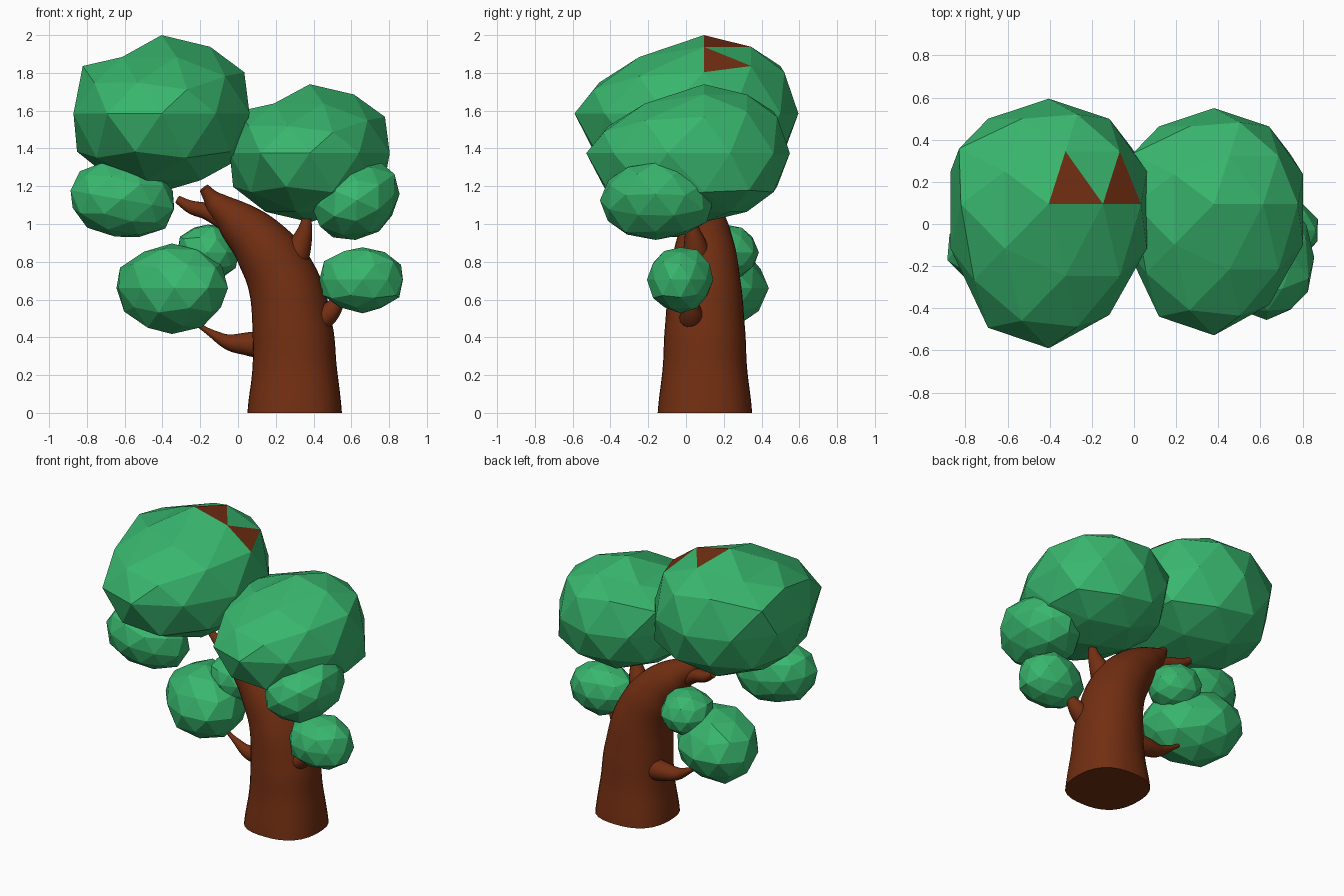
import bpy, bmesh, math, random
from mathutils import Matrix, Vector

if "Cube" in bpy.data.objects:
    bpy.data.objects.remove(bpy.data.objects["Cube"])

random.seed(4)


def material(name, rgb):
    m = bpy.data.materials.new(name)
    m.diffuse_color = (*rgb, 1)
    m.use_nodes = True
    m.node_tree.nodes["Principled BSDF"].inputs["Base Color"].default_value = m.diffuse_color
    return m


GREEN = material("leaf_green", (0.04, 0.47, 0.155))
BROWN = material("bark_brown", (0.17, 0.028, 0.006))


def limb(name, points, sides):
    """Tapered smooth tube through (x, y, z, radius) points."""
    cu = bpy.data.curves.new(name, 'CURVE')
    cu.dimensions = '3D'
    cu.bevel_depth = 1
    cu.bevel_resolution = sides // 2 - 2
    cu.use_fill_caps = True
    cu.resolution_u = 8
    sp = cu.splines.new('BEZIER')
    sp.radius_interpolation = 'CARDINAL'
    sp.bezier_points.add(len(points) - 1)
    for bp, (x, y, z, r) in zip(sp.bezier_points, points):
        bp.co, bp.radius = (x, y, z), r
        bp.handle_left_type = bp.handle_right_type = 'AUTO'
    ob = bpy.data.objects.new(name, cu)
    bpy.context.collection.objects.link(ob)
    bpy.ops.object.select_all(action='DESELECT')
    ob.select_set(True)
    bpy.context.view_layer.objects.active = ob
    bpy.ops.object.convert(target='MESH')
    ob = bpy.context.object
    ob.data.materials.clear()
    ob.data.materials.append(BROWN)
    bpy.ops.object.shade_smooth_by_angle(angle=math.radians(50))
    return ob


def foliage(name, center, size, front=1.0, turn=0, tilt=0, crown=False, bark_faces=()):
    """Faceted leaf clump; front stretches the -y half."""
    bm = bmesh.new()
    bmesh.ops.create_icosphere(bm, subdivisions=2, radius=1)
    marked = [min(bm.faces, key=lambda f: (f.calc_center_median() - Vector(c)).length)
              for c in bark_faces]
    for f in marked:
        f.material_index = 1
    for v in bm.verts:
        x, y, z = v.co
        if not crown:                        # slightly irregular small clumps
            x, y, z = v.co * random.uniform(0.98, 1.07)
        elif 0.8 < z < 0.9 and (y < -0.3 or x < -0.3):   # top slopes to front and left
            z -= 0.13
        elif 0.4 < z < 0.6:                  # fuller shoulders, lower at the front
            z += 0.08 + min(y, 0) * 0.26
            if x < -0.7 and y > 0:
                x, z = x * 1.2, z - 0.06
        elif -0.6 < z < -0.4:                # fuller underside, mostly back right
            z -= 0.09 if x > 0.5 and y > 0 else 0.04
            x *= 1.12 if x > 0.5 and y > 0 else 1.02
        elif abs(z) < 0.1 and y < -0.7 and abs(x) > 0.4:  # front bulges to the left
            y *= 1.06 if x < 0 else 0.95
        if y < 0:
            y *= front
        v.co = (x * size[0], y * size[1], z * size[2])
    bm.transform(Matrix.Translation(center) @ Matrix.Rotation(math.radians(turn), 4, 'Z')
                 @ Matrix.Rotation(math.radians(tilt), 4, 'Y'))
    me = bpy.data.meshes.new(name)
    bm.to_mesh(me)
    bm.free()
    me.materials.append(GREEN)
    me.materials.append(BROWN)
    ob = bpy.data.objects.new(name, me)
    bpy.context.collection.objects.link(ob)
    return ob


# Leaning trunk, slightly squared off towards the ground
trunk = limb("trunk", [(0.30, 0.10, 0, 0.25), (0.30, 0.10, 0.22, 0.225), (0.288, 0.10, 0.45, 0.212),
                       (0.24, 0.10, 0.69, 0.19), (0.13, 0.10, 0.88, 0.158),
                       (-0.01, 0.10, 1.02, 0.11), (-0.12, 0.09, 1.115, 0.06),
                       (-0.18, 0.07, 1.19, 0.028)], 32)
for v in trunk.data.vertices:
    dx, dy = v.co.x - 0.30, v.co.y - 0.10
    k = 1 + 0.07 * max(0, 1 - v.co.z / 0.6) * math.sin(2 * math.atan2(dy, dx)) ** 2
    v.co.x, v.co.y = 0.30 + dx * k, 0.10 + dy * k

# Branches
limb("left_low_branch", [(0.16, 0.16, 0.36, 0.075), (0.05, 0.17, 0.365, 0.062),
                         (-0.05, 0.17, 0.375, 0.042), (-0.13, 0.175, 0.415, 0.023),
                         (-0.21, 0.18, 0.465, 0.012)], 16)
limb("right_stub_branch", [(0.40, 0.03, 0.48, 0.065), (0.47, 0.03, 0.52, 0.06),
                           (0.55, 0.02, 0.61, 0.03)], 16)
limb("right_upper_branch", [(0.27, 0.06, 0.77, 0.085), (0.325, 0.05, 0.88, 0.065),
                            (0.36, 0.03, 1.00, 0.032), (0.36, 0.03, 1.10, 0.02)], 16)
limb("left_fork_branch", [(-0.04, 0.10, 1.00, 0.055), (-0.16, 0.12, 1.065, 0.045),
                          (-0.25, 0.145, 1.09, 0.035), (-0.32, 0.16, 1.13, 0.022)], 16)

# Two large crowns
foliage("left_crown", (-0.405, 0.095, 1.585), (0.49, 0.50, 0.415), 1.37, crown=True,
        bark_faces=[(0.23, 0.17, 0.9), (0.70, 0.17, 0.61)])
foliage("right_crown", (0.38, 0.095, 1.375), (0.445, 0.455, 0.365), 1.37, crown=True)

# Small leaf clumps
foliage("left_clump", (-0.615, -0.11, 1.13), (0.28, 0.195, 0.20), tilt=10)
foliage("right_clump", (0.63, -0.16, 1.125), (0.24, 0.30, 0.195), tilt=-35)
foliage("right_low_clump", (0.66, -0.03, 0.705), (0.225, 0.17, 0.175))
foliage("left_low_clump", (-0.35, 0.15, 0.66), (0.315, 0.25, 0.23), turn=-40)
foliage("back_clump", (-0.16, 0.21, 0.85), (0.165, 0.17, 0.15))
